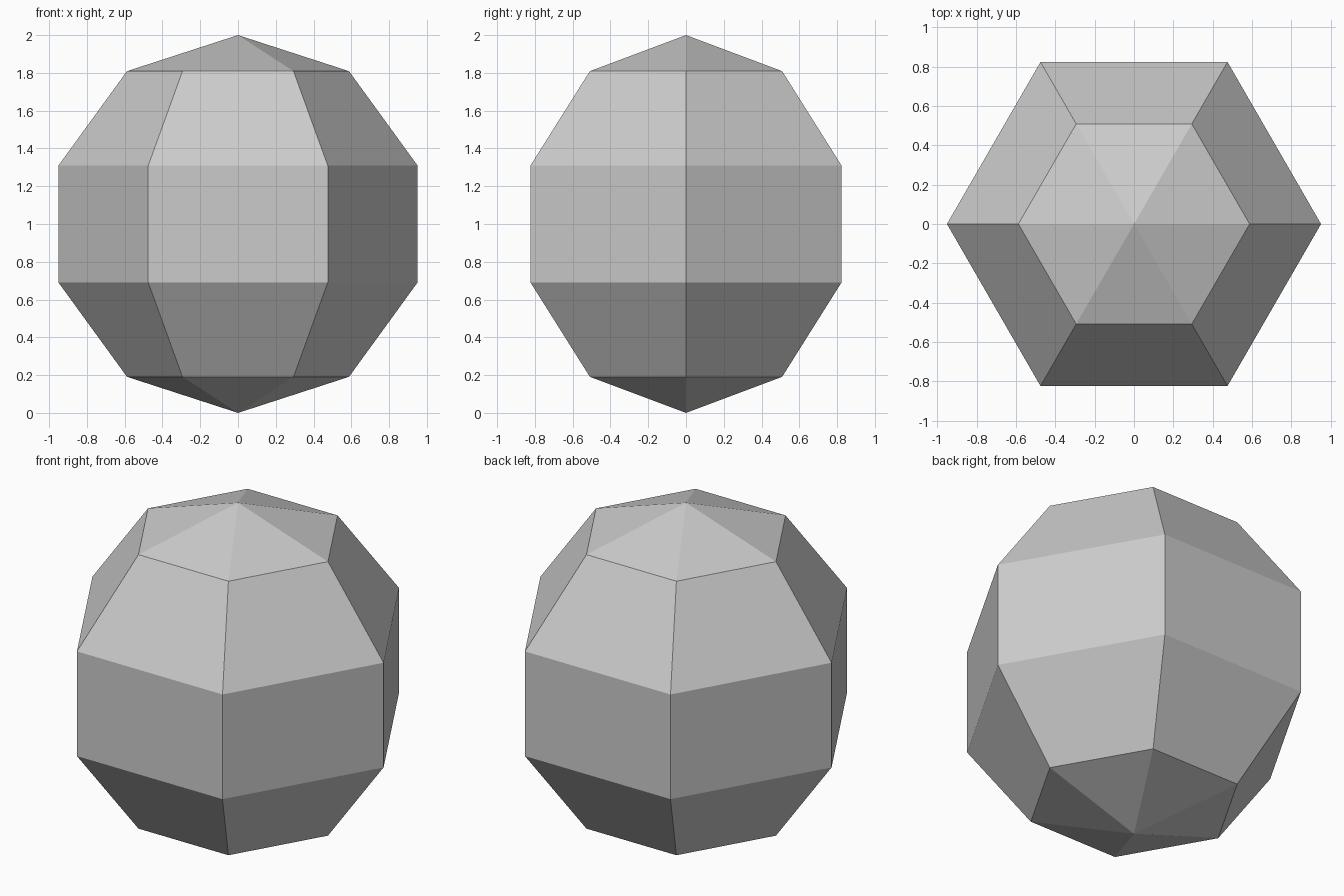
import bpy, bmesh
from math import sin, cos, pi, tau

if "Cube" in bpy.data.objects:
    bpy.data.objects.remove(bpy.data.objects["Cube"])

SEGMENTS, RINGS, RADIUS = 6, 5, 1.0

# Half-circle profile in the XZ plane, resting on the ground
bm = bmesh.new()
profile = [bm.verts.new((RADIUS * sin(pi * i / RINGS), 0,
                         RADIUS * (1 + cos(pi * i / RINGS))))
           for i in range(RINGS + 1)]
edges = [bm.edges.new(pair) for pair in zip(profile, profile[1:])]

# Spin the profile into a faceted six-sided ball, with a corner on +x
bmesh.ops.spin(bm, geom=profile + edges, cent=(0, 0, 0), axis=(0, 0, 1),
               angle=tau, steps=SEGMENTS)
bmesh.ops.remove_doubles(bm, verts=bm.verts[:], dist=1e-4)
bmesh.ops.recalc_face_normals(bm, faces=bm.faces[:])

# Flat-shaded ball object
mesh = bpy.data.meshes.new("faceted_ball")
bm.to_mesh(mesh)
bm.free()
ball = bpy.data.objects.new("faceted_ball", mesh)
bpy.context.collection.objects.link(ball)
